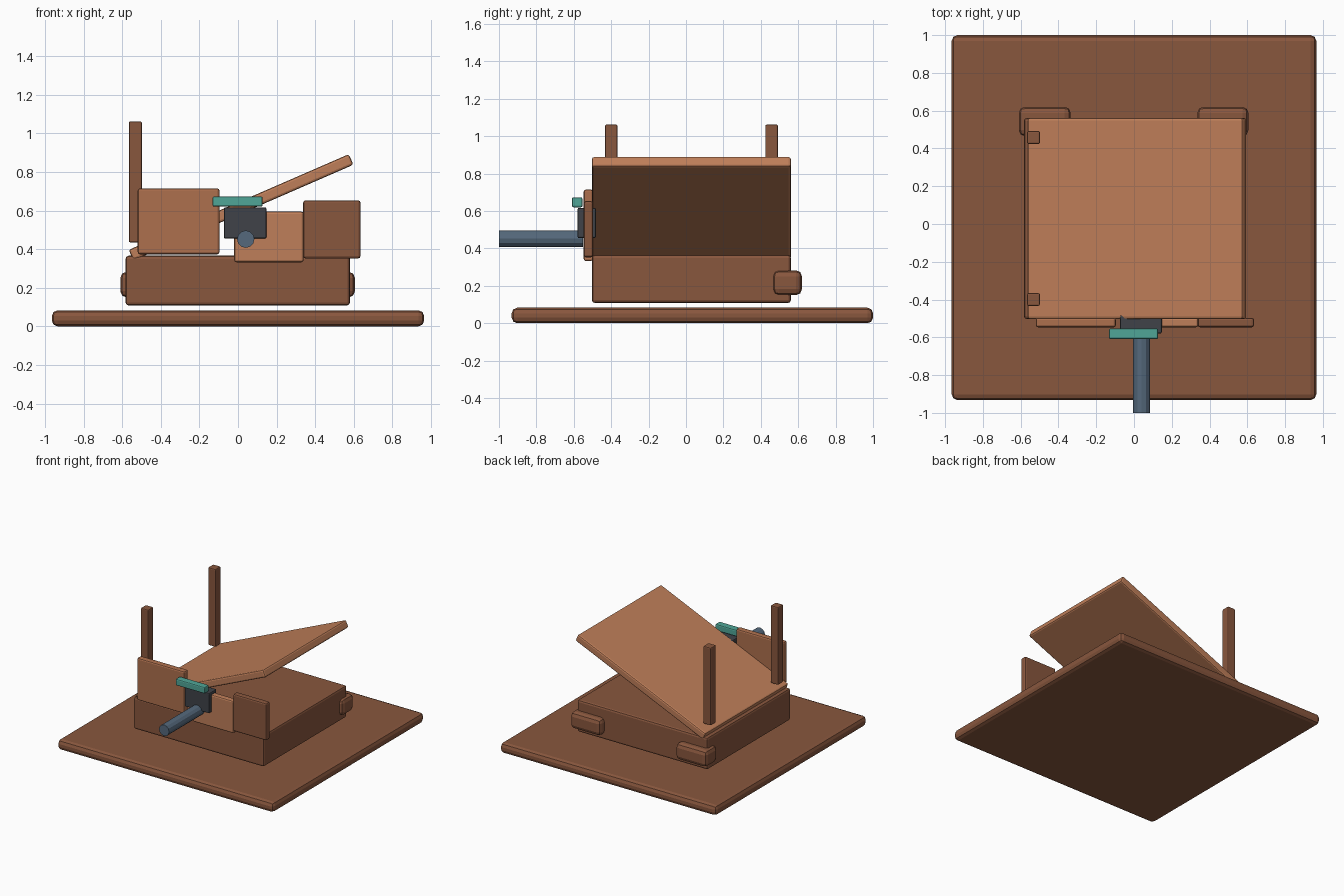
import bpy, math

if "Cube" in bpy.data.objects:
    bpy.data.objects.remove(bpy.data.objects["Cube"])


def material(name, rgb):
    m = bpy.data.materials.new(name)
    m.diffuse_color = (*rgb, 1)
    m.use_nodes = True
    m.node_tree.nodes["Principled BSDF"].inputs["Base Color"].default_value = m.diffuse_color
    return m


DARK = material("dark_wood", (0.25, 0.095, 0.048))
MID = material("mid_wood", (0.42, 0.16, 0.075))
LIGHT = material("light_wood", (0.52, 0.21, 0.10))
TEAL = material("teal", (0.08, 0.38, 0.31))
IRON = material("dark_metal", (0.05, 0.055, 0.065))
STEEL = material("blue_metal", (0.09, 0.14, 0.20))


def finish(ob, name, mat, bevel, segments=2):
    ob.name = name
    ob.data.materials.append(mat)
    if bevel:
        b = ob.modifiers.new("bevel", "BEVEL")
        b.width = bevel
        b.segments = segments
        b.limit_method = "ANGLE"
        b.angle_limit = math.radians(50)
    return ob


def box(name, x, y, z, mat, bevel=0.012):
    """Bevelled box from (min, max) ranges on each axis."""
    bpy.ops.mesh.primitive_cube_add(size=1)
    ob = bpy.context.object
    for v in ob.data.vertices:
        v.co = [r[0] + (c + 0.5) * (r[1] - r[0]) for c, r in zip(v.co, (x, y, z))]
    return finish(ob, name, mat, bevel)


# Ground board and main body
box("base_board", (-0.965, 0.965), (-0.932, 1.0), (0.0, 0.083), DARK, 0.03)
box("body", (-0.583, 0.58), (-0.503, 0.561), (0.108, 0.366), DARK, 0.016)

# Tilted lid
lid = box("tilted_lid", (-0.622, 0.622), (-0.503, 0.561), (-0.03, 0.03), LIGHT, 0.012)
lid.location = (0.016, 0, 0.617)
lid.rotation_euler = (0, -math.radians(23.5), 0)

# Rounded bumpers at the back corners
for side, x in (("left", (-0.61, -0.335)), ("right", (0.335, 0.606))):
    box(f"bumper_{side}", x, (0.465, 0.62), (0.15, 0.283), DARK, 0.032)

# Upright posts on the left edge
for label, y in (("front", (-0.433, -0.366)), ("back", (0.424, 0.492))):
    box(f"post_{label}", (-0.566, -0.498), y, (0.435, 1.062), DARK, 0.008)

# Front panels
PANEL_Y = (-0.547, -0.497)
box("panel_left", (-0.52, -0.096), PANEL_Y, (0.373, 0.715), MID)
box("panel_middle", (-0.02, 0.34), PANEL_Y, (0.332, 0.595), LIGHT)
box("panel_right", (0.338, 0.635), PANEL_Y, (0.352, 0.653), DARK)

# Bracket block, teal bar and handle rod
box("bracket", (-0.073, 0.147), (-0.58, -0.482), (0.455, 0.617), IRON, 0.008)
box("top_bar", (-0.132, 0.128), (-0.61, -0.553), (0.62, 0.673), TEAL, 0.009)
bpy.ops.mesh.primitive_cylinder_add(vertices=12, radius=0.045, depth=0.45,
                                    location=(0.04, -0.775, 0.452),
                                    rotation=(math.pi / 2, 0, 0))
finish(bpy.context.object, "handle_rod", STEEL, 0)
